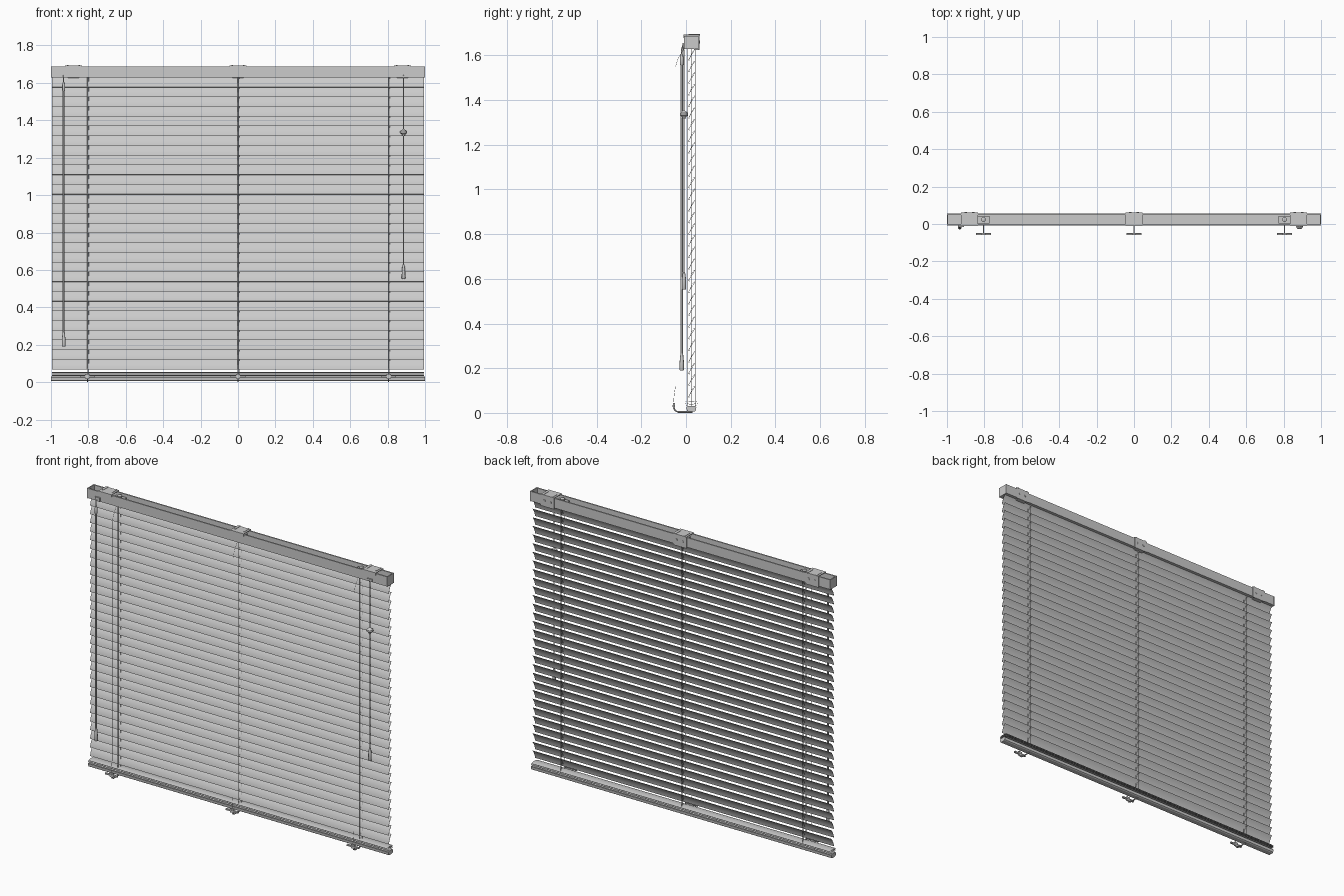
import bpy, bmesh, math
from mathutils import Vector

cube = bpy.data.objects.get("Cube")
if cube:
    bpy.data.objects.remove(cube, do_unlink=True)


def material(name, value):
    m = bpy.data.materials.new(name)
    m.use_nodes = True
    m.diffuse_color = (value, value, value, 1)
    m.node_tree.nodes["Principled BSDF"].inputs["Base Color"].default_value = (value, value, value, 1)
    return m


GREY = material("light grey", 0.6)


def finish(name, bm, smooth=False):
    bmesh.ops.recalc_face_normals(bm, faces=bm.faces[:])
    me = bpy.data.meshes.new(name)
    bm.to_mesh(me)
    bm.free()
    me.materials.append(GREY)
    ob = bpy.data.objects.new(name, me)
    bpy.context.collection.objects.link(ob)
    if smooth:
        bpy.ops.object.select_all(action='DESELECT')
        ob.select_set(True)
        bpy.context.view_layer.objects.active = ob
        bpy.ops.object.shade_smooth_by_angle(angle=math.radians(40))
    return ob


def extrude_x(name, profile, x0, x1, smooth=False):
    """Closed (y, z) profile swept along x."""
    bm = bmesh.new()
    rings = [[bm.verts.new((x, y, z)) for y, z in profile] for x in (x0, x1)]
    n = len(profile)
    for i in range(n):
        j = (i + 1) % n
        bm.faces.new((rings[0][i], rings[0][j], rings[1][j], rings[1][i]))
    bm.faces.new(rings[0])
    bm.faces.new(rings[1])
    return finish(name, bm, smooth)


def box(name, x, y, z):
    return extrude_x(name, [(y[0], z[0]), (y[1], z[0]), (y[1], z[1]), (y[0], z[1])], *x)


def lathe(name, x, y, profile, sides=12):
    """(radius, z) profile turned about a vertical axis."""
    bm = bmesh.new()
    rings = []
    for r, z in profile:
        rings.append([bm.verts.new((x + r * math.cos(2 * math.pi * k / sides),
                                    y + r * math.sin(2 * math.pi * k / sides), z))
                      for k in range(sides)])
    for a, b in zip(rings, rings[1:]):
        for k in range(sides):
            j = (k + 1) % sides
            bm.faces.new((a[k], a[j], b[j], b[k]))
    bm.faces.new(rings[0])
    bm.faces.new(rings[-1])
    return finish(name, bm, True)


def tube(name, points, radius, sides=6):
    """Round cord along a path lying in a plane of constant x."""
    bm = bmesh.new()
    pts = [Vector(p) for p in points]
    side = Vector((1, 0, 0))
    rings = []
    for i, p in enumerate(pts):
        t = (pts[min(i + 1, len(pts) - 1)] - pts[max(i - 1, 0)]).normalized()
        up = t.cross(side)
        rings.append([bm.verts.new(p + radius * (math.cos(a) * side + math.sin(a) * up))
                      for a in (2 * math.pi * k / sides for k in range(sides))])
    for a, b in zip(rings, rings[1:]):
        for k in range(sides):
            j = (k + 1) % sides
            bm.faces.new((a[k], a[j], b[j], b[k]))
    bm.faces.new(rings[0])
    bm.faces.new(rings[-1])
    return finish(name, bm, True)


def slat_profile(yc, zc, angle, width=0.058, crown=0.004, thick=0.001):
    """Thin crowned strip, rear edge raised by the angle."""
    pts = []
    for s, off in ((1, 0), (-1, -thick)):
        for k in range(7):
            u = s * (k / 3 - 1)
            a, b = u * width / 2, crown * (0.5 - u * u) + off
            pts.append((yc + a * math.cos(angle) - b * math.sin(angle),
                        zc + a * math.sin(angle) + b * math.cos(angle)))
    return pts


Y = 0.024            # depth of the slat centre line
PITCH = 0.052
COUNT = 30
FIRST = 0.096        # centre height of the lowest hanging slat
STATIONS = (-0.805, 0.0, 0.805)

# Head rail: channel open at the top with inward lips, and end caps
F, B, LO, HI, T = -0.008, 0.056, 1.63, 1.688, 0.003
extrude_x("head_rail", [
    (F, LO), (B, LO), (B, HI), (B - 0.008, HI), (B - 0.008, HI - T), (B - T, HI - T),
    (B - T, LO + T), (F + T, LO + T), (F + T, HI - T), (F + 0.008, HI - T),
    (F + 0.008, HI), (F, HI)], -0.998, 0.998)
for name, s in (("right_end_cap", -1), ("left_end_cap", 1)):
    box(name, sorted((s * 0.994, s * 1.0)), (F - 0.001, B + 0.001), (LO - 0.001, HI))

# Hanging slats, repeated upwards
slat = extrude_x("slats", slat_profile(Y, FIRST, math.radians(65)), -0.995, 0.995, True)
arr = slat.modifiers.new("repeat", 'ARRAY')
arr.count = COUNT
arr.use_relative_offset = False
arr.use_constant_offset = True
arr.constant_offset_displace = (0, 0, PITCH)

# Flat slats resting on the bottom rail
for i in range(3):
    extrude_x("stacked_slat_%d" % (i + 1), slat_profile(Y, 0.035 + 0.008 * i, 0),
              -0.995, 0.995, True)

# Bottom rail with softened corners
extrude_x("bottom_rail", [(0.004, 0.010), (0.010, 0.006), (0.038, 0.006), (0.044, 0.010),
                          (0.046, 0.026), (0.040, 0.031), (0.008, 0.031), (0.002, 0.026)],
          -1.0, 1.0)

# Ladder cords, rungs, lift cords, and hold-down cleats at each station
for i, x in enumerate(STATIONS, 1):
    tube("front_ladder_cord_%d" % i, [(x, 0.008, 0.03), (x, 0.008, 1.635)], 0.0016)
    tube("rear_ladder_cord_%d" % i, [(x, 0.041, 0.03), (x, 0.041, 1.635)], 0.0016)
    rung = tube("ladder_rungs_%d" % i, [(x, 0.008, FIRST - 0.028), (x, 0.041, FIRST + 0.024)], 0.001)
    m = rung.modifiers.new("repeat", 'ARRAY')
    m.count = COUNT
    m.use_relative_offset = False
    m.use_constant_offset = True
    m.constant_offset_displace = (0, 0, PITCH)
    tube("lift_cord_%d" % i, [(x + 0.006, Y, 0.03), (x + 0.006, Y, 1.635)], 0.0014)
    # loose front cord curving out of the rail and down to the cleat
    tube("front_cord_%d" % i, [
        (x, -0.006, 1.632), (x, -0.018, 1.615), (x, -0.036, 1.585), (x, -0.047, 1.55),
        (x, -0.047, 0.12), (x, -0.053, 0.08), (x, -0.056, 0.045)], 0.0009)
    tube("cleat_stem_%d" % i, [
        (x, 0.03, 0.004), (x, -0.035, 0.004), (x, -0.048, 0.010), (x, -0.054, 0.022),
        (x, -0.055, 0.040)], 0.0035, 8)
    extrude_x("cleat_bar_%d" % i, [
        (-0.060, 0.027), (-0.050, 0.025), (-0.048, 0.031), (-0.050, 0.036), (-0.060, 0.035)],
        x - 0.04, x + 0.04)
    box("cleat_hub_%d" % i, (x - 0.012, x + 0.012), (-0.058, -0.049), (0.020, 0.044))
    # cord carrier seated inside the head rail
    box("cord_carrier_%d" % i, (x - 0.032, x + 0.032), (0.004, 0.044), (LO + T, 1.672))
    lathe("carrier_drum_%d" % i, x, Y, [(0.013, 1.672), (0.013, 1.684), (0.009, 1.686)])

# Mounting brackets hooked over the top and back of the head rail
for i, x in enumerate((-0.88, 0.0, 0.88), 1):
    extrude_x("bracket_%d" % i, [
        (-0.011, 1.678), (-0.008, 1.678), (-0.008, 1.689), (0.057, 1.689), (0.057, 1.624),
        (0.061, 1.624), (0.061, 1.693), (-0.011, 1.693)], x - 0.045, x + 0.045)
    box("bracket_foot_%d" % i, (x - 0.03, x + 0.03), (0.035, 0.061), (1.624, 1.628))
    for s in (-1, 1):
        box("bracket_rib_%d" % i, (x + s * 0.03 - 0.004, x + s * 0.03 + 0.004),
            (0.012, 0.062), (1.690, 1.695))
        # screw heads on the rear plate
        bm = bmesh.new()
        bmesh.ops.create_cone(bm, cap_ends=True, segments=12, radius1=0.007, radius2=0.006,
                              depth=0.003)
        for v in bm.verts:
            v.co = Vector((x + s * 0.02 + v.co.x, 0.0615 + v.co.z, 1.66 + v.co.y))
        finish("bracket_screw_%d" % i, bm)

# Tilt wand with hook and grip
WX, WY = -0.932, -0.019
lathe("tilt_wand", WX, WY, [(0.0055, 0.25), (0.0055, 1.585)], 6)
lathe("wand_grip", WX, WY, [(0.008, 0.19), (0.010, 0.195), (0.009, 0.235), (0.006, 0.265)])
lathe("wand_collar", WX, WY, [(0.005, 1.555), (0.008, 1.56), (0.008, 1.59), (0.004, 1.605)])
tube("wand_hook", [(WX, WY, 1.60), (WX, WY, 1.63), (WX, -0.014, 1.645), (WX, -0.004, 1.65)], 0.003)
box("wand_socket", (WX - 0.010, WX + 0.022), (-0.016, -0.006), (1.632, 1.655))

# Pull cord with connector and tassel
CX, CY = 0.885, -0.009
tube("pull_cord", [(CX, -0.004, 1.645), (CX, CY - 0.004, 1.64), (CX, CY, 1.62), (CX, CY, 0.61)], 0.003)
box("cord_lock", (CX - 0.016, CX + 0.016), (-0.014, -0.006), (1.633, 1.648))
lathe("cord_connector", CX, CY, [(0.006, 1.315), (0.009, 1.325), (0.019, 1.333),
                                 (0.018, 1.342), (0.008, 1.350), (0.004, 1.354)])
lathe("cord_tassel", CX, CY, [(0.008, 0.552), (0.010, 0.556), (0.009, 0.60),
                              (0.006, 0.622), (0.004, 0.63)])
